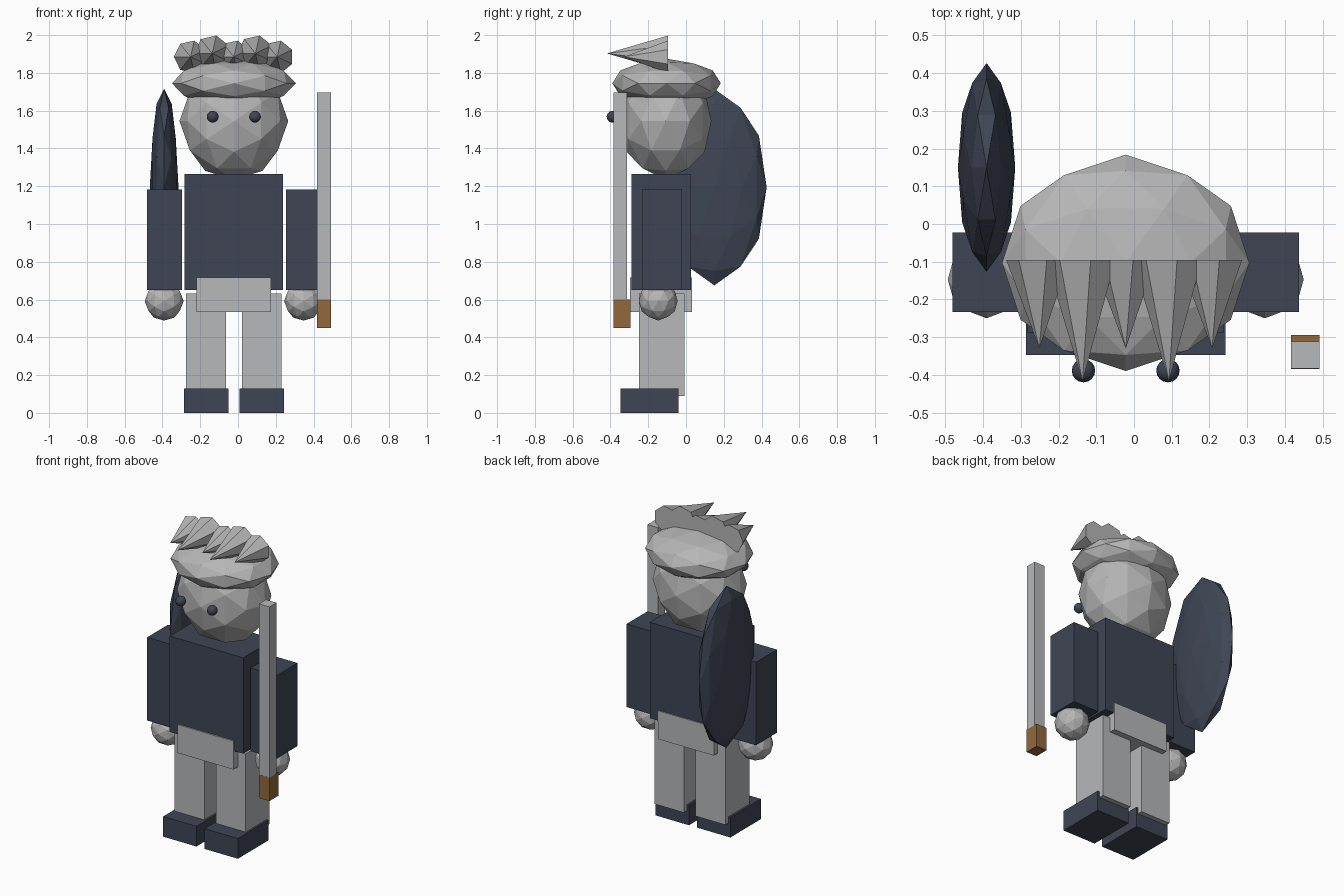
import bpy, bmesh, math
from mathutils import Matrix, Vector

cube = bpy.data.objects.get("Cube")
if cube:
    bpy.data.objects.remove(cube, do_unlink=True)

CX = -0.022  # centre line of the body


def material(name, rgb):
    m = bpy.data.materials.new(name)
    m.use_nodes = True
    m.diffuse_color = (*rgb, 1)
    m.node_tree.nodes["Principled BSDF"].inputs["Base Color"].default_value = (*rgb, 1)
    return m


NAVY = material("dark navy", (0.05, 0.06, 0.09))
GREY = material("light grey", (0.47, 0.48, 0.49))
STONE = material("stone grey", (0.47, 0.47, 0.47))
BROWN = material("wood brown", (0.29, 0.14, 0.045))


def finish(name, bm, mat, smooth=False):
    mesh = bpy.data.meshes.new(name)
    bmesh.ops.recalc_face_normals(bm, faces=bm.faces)
    for f in bm.faces:
        f.smooth = smooth
    bm.to_mesh(mesh)
    bm.free()
    mesh.materials.append(mat)
    ob = bpy.data.objects.new(name, mesh)
    bpy.context.collection.objects.link(ob)
    return ob


def box(name, mat, x, y, z):
    """Box from (min, max) ranges on each axis."""
    lo, hi = Vector((x[0], y[0], z[0])), Vector((x[1], y[1], z[1]))
    bm = bmesh.new()
    bmesh.ops.create_cube(bm, size=1, matrix=Matrix.LocRotScale((lo + hi) / 2, None, hi - lo))
    return finish(name, bm, mat)


def faceted_ball(name, mat, centre, radii):
    """Low-poly ellipsoid, with an edge of the icosahedron across the top."""
    tilt = Matrix.Rotation(-math.atan(2 / (1 + math.sqrt(5))), 4, 'Y')
    bm = bmesh.new()
    bmesh.ops.create_icosphere(bm, subdivisions=2, radius=1,
                               matrix=Matrix.LocRotScale(centre, None, radii) @ tilt)
    return finish(name, bm, mat)


# Torso, waist and head
box("torso", NAVY, (CX - 0.261, CX + 0.261), (-0.288, 0.026), (0.65, 1.265))
box("waist", GREY, (CX - 0.198, CX + 0.198), (-0.297, 0.032), (0.535, 0.717))
faceted_ball("head", STONE, (CX, -0.108, 1.545), (0.288, 0.243, 0.31))
faceted_ball("hair", STONE, (CX, -0.103, 1.745), (0.328, 0.287, 0.13))

# Limbs and eyes, one on each side
for side, s in (("right", -1), ("left", 1)):
    def span(centre, half):
        return (CX + s * centre - half, CX + s * centre + half)

    box(side + "_arm", NAVY, span(0.367, 0.092), (-0.234, -0.022), (0.65, 1.183))
    box(side + "_leg", GREY, span(0.147, 0.105), (-0.25, -0.007), (0.09, 0.632))
    box(side + "_shoe", NAVY, span(0.147, 0.118), (-0.348, -0.04), (0, 0.13))
    faceted_ball(side + "_hand", STONE, (CX + s * 0.369, -0.147, 0.592), (0.103, 0.103, 0.103))
    bm = bmesh.new()
    bmesh.ops.create_uvsphere(bm, u_segments=16, v_segments=10, radius=0.031,
                              matrix=Matrix.Translation((CX + s * 0.112, -0.389, 1.568)))
    finish(side + "_eye", bm, NAVY, smooth=True)

# Forward-pointing hair spikes, alternating short and long
BASE_Y = -0.095
for i in range(5):
    long = i % 2
    length, radius, z = (0.323, 0.097, 1.903) if long else (0.235, 0.088, 1.885)
    place = (Matrix.Translation((CX + (i - 2) * 0.1145, BASE_Y - length / 2, z))
             @ Matrix.Rotation(math.pi / 2, 4, 'X') @ Matrix.Rotation(math.pi / 2, 4, 'Z'))
    bm = bmesh.new()
    bmesh.ops.create_cone(bm, cap_ends=True, segments=7, radius1=radius, radius2=0,
                          depth=length, matrix=place)
    finish("hair_spike_%d" % (i + 1), bm, STONE)

# Shield on the back, sword in the left hand
faceted_ball("shield", NAVY, (-0.391, 0.15, 1.195), (0.076, 0.277, 0.52))
box("sword_blade", GREY, (0.417, 0.492), (-0.383, -0.312), (0.6, 1.695))
box("sword_grip", BROWN, (0.417, 0.492), (-0.384, -0.294), (0.45, 0.6))
